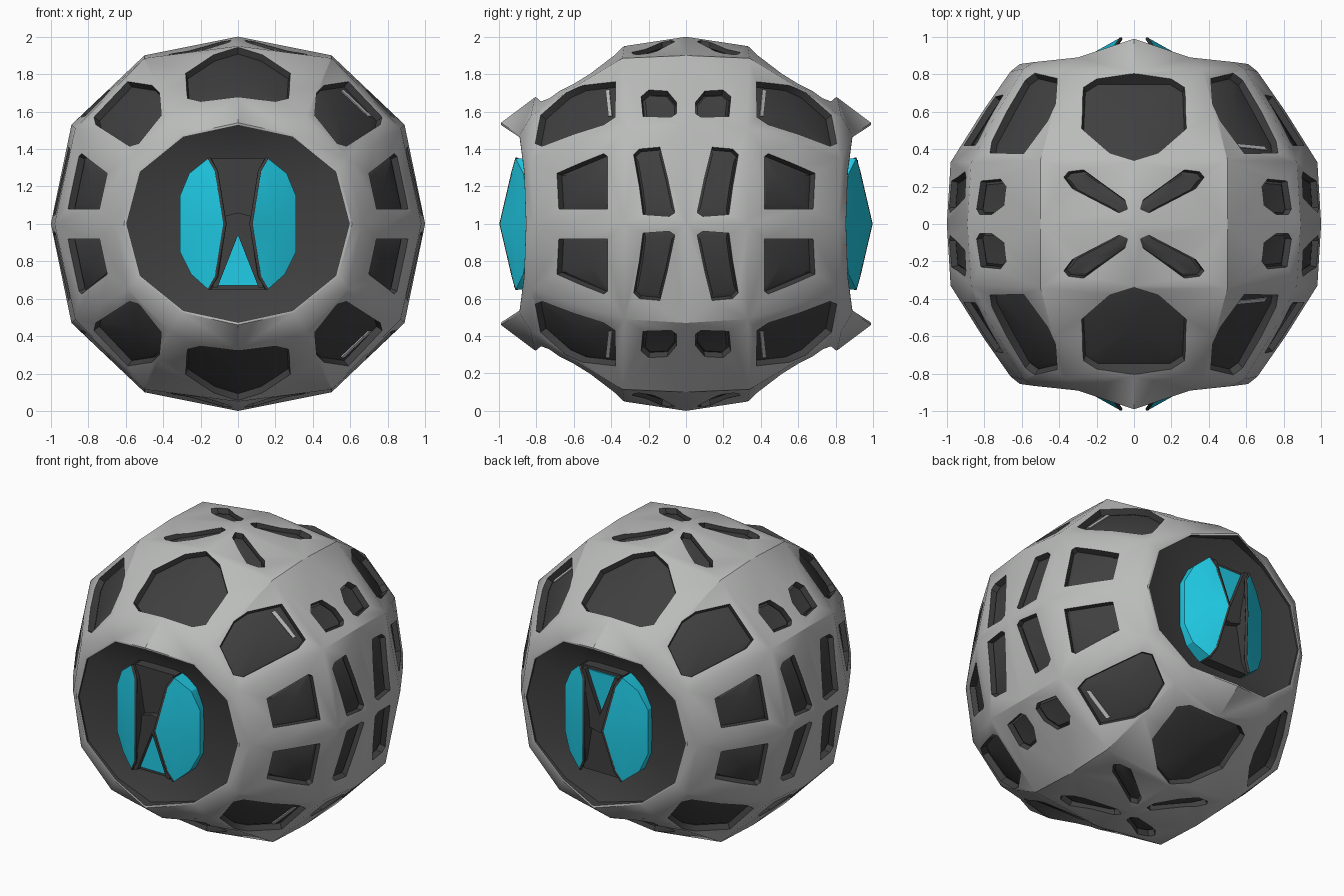
import bpy, bmesh, math
from mathutils import Vector
from mathutils.bvhtree import BVHTree

if "Cube" in bpy.data.objects:
    bpy.data.objects.remove(bpy.data.objects["Cube"])


def material(name, rgb):
    m = bpy.data.materials.new(name)
    m.diffuse_color = (*rgb, 1)
    m.use_nodes = True
    m.node_tree.nodes["Principled BSDF"].inputs["Base Color"].default_value = m.diffuse_color
    return m


LIGHT = material("light grey", (0.49, 0.50, 0.49))
DARK = material("dark grey", (0.05, 0.05, 0.05))
CYAN = material("cyan", (0.015, 0.63, 0.83))
MATS = [LIGHT, DARK, CYAN]
UP = Vector((0, 0, 1))


def make_object(name, bm):
    bmesh.ops.recalc_face_normals(bm, faces=bm.faces)
    me = bpy.data.meshes.new(name)
    bm.to_mesh(me)
    for m in MATS:
        me.materials.append(m)
    ob = bpy.data.objects.new(name, me)
    bpy.context.collection.objects.link(ob)
    ob.location = UP          # everything is modelled around the ball centre
    return ob


def smooth(ob, angle):
    bpy.ops.object.select_all(action='DESELECT')
    ob.select_set(True)
    bpy.context.view_layer.objects.active = ob
    bpy.ops.object.shade_smooth_by_angle(angle=math.radians(angle))


# Ball shell: twelve-sided rings lofted along y; one quarter of each ring as (x, y, z)
QUARTER = [
    [(1.0, 0, 0), (.89, 0, .53), (.5, 0, .9), (0, 0, 1.0)],
    [(.98, .33, 0), (.87, .33, .51), (.5, .34, .885), (0, .33, .95)],
    [(.81, .60, 0), (.73, .60, .43), (.43, .60, .73), (0, .60, .78)],
    [(.66, .815, 0), (.59, .83, .345), (.365, .83, .575), (0, .81, .675)],
    [(.61, .855, 0), (.535, .865, .285), (.30, .89, .475), (0, .99, .54)],
]


def full_ring(q, s):
    half = q + [(-x, y, z) for x, y, z in q[2::-1]]
    pts = half + [(x, y, -z) for x, y, z in half[5:0:-1]]
    return [Vector((x, y * s, z)) for x, y, z in pts]


bm = bmesh.new()
loops = [full_ring(q, -1) for q in QUARTER[::-1]] + [full_ring(q, 1) for q in QUARTER[1:]]
rings = [[bm.verts.new(p) for p in l] for l in loops]
for a, b in zip(rings, rings[1:]):
    for i in range(12):
        j = (i + 1) % 12
        bm.faces.new((a[i], a[j], b[j], b[i]))
for ring, y in ((rings[0], -.88), (rings[-1], .88)):
    c = bm.verts.new((0, y, 0))
    for i in range(12):
        bm.faces.new((ring[i], ring[(i + 1) % 12], c))
bmesh.ops.triangulate(bm, faces=bm.faces)
tree = BVHTree.FromBMesh(bm)
shell = make_object("ball_shell", bm)


def project(view, a, b):
    """Point on the shell seen at (a, b) in the front, right or top view."""
    o, d = {'F': ((a, -3, b), (0, 1, 0)), 'R': ((3, a, b), (-1, 0, 0)),
            'T': ((a, b, 3), (0, 0, -1))}[view]
    return tree.ray_cast(Vector(o), Vector(d))[0]


def stack(bm, levels, mat):
    """Closed solid from point loops, each end closed by a fan to its centre."""
    vs = [[bm.verts.new(p) for p in l] for l, c in levels]
    n = len(vs[0])
    faces = []
    for a, b in zip(vs, vs[1:]):
        faces += [bm.faces.new((a[i], a[(i + 1) % n], b[(i + 1) % n], b[i])) for i in range(n)]
    for ring, c in ((vs[0], levels[0][1]), (vs[-1], levels[-1][1])):
        cv = bm.verts.new(c)
        faces += [bm.faces.new((ring[i], ring[(i + 1) % n], cv)) for i in range(n)]
    for f in faces:
        f.material_index = mat


# Recessed window panels (upper front right octant, mirrored to the rest)
PANELS = [
    ('T', False, [(-.2, -.775), (.2, -.775), (.27, -.73), (.28, -.51), (.13, -.38), (0, -.34),
                  (-.13, -.38), (-.28, -.51), (-.27, -.73)]),
    ('F', True, [(.42, .70), (.46, .74), (.59, .76), (.77, .57), (.76, .53), (.58, .415), (.53, .43), (.41, .58)]),
    ('R', True, [(-.69, .27), (-.44, .375), (-.42, .36), (-.42, .08), (-.68, .08)]),
    ('R', True, [(-.28, .37), (-.25, .4), (-.14, .41), (-.10, .25), (-.06, .06), (-.09, .04),
                 (-.23, .05), (-.25, .2)]),
    ('R', True, [(-.24, .68), (-.2, .715), (-.1, .71), (-.05, .65), (-.05, .59), (-.08, .57), (-.23, .575)]),
    ('T', True, [(.035, -.08), (.08, -.06), (.33, -.19), (.375, -.25), (.35, -.28), (.27, -.29), (.05, -.13)]),
]


def mirrored(pts, sx, sy, sz):
    return [Vector((p.x * sx, p.y * sy, p.z * sz)) for p in pts]


bm = bmesh.new()
for view, both, poly in PANELS:
    base = [project(view, *p) for p in poly]
    mid = [sum(p[k] for p in poly) / len(poly) for k in (0, 1)]
    base.append(project(view, *mid))
    for sx in ((1, -1) if both else (1,)):
        for sy in (1, -1):
            for sz in (1, -1):
                m = mirrored(base, sx, sy, sz)
                pts, c = m[:-1], m[-1]
                inner = [p.lerp(c, .16) for p in pts]
                stack(bm, [([p * .972 for p in inner], c * .965),
                           ([p * .962 for p in pts], c),
                           ([p * 1.15 for p in pts], c * 1.15)], 1)

# Round dished openings at the front and back
for s in (-1, 1):
    rim = full_ring(QUARTER[-1], s)

    def flat(k, y, follow=0):
        return [Vector((p.x * k, (y + follow * (abs(p.y) - .855)) * s, p.z * k)) for p in rim]

    stack(bm, [(flat(.68, .81), (0, .80 * s, 0)), (flat(.975, .845, .6), None),
               (flat(.975, 1.3), (0, 1.3 * s, 0))], 1)
cutter = make_object("panel_cutter", bm)
cutter.hide_render = True

mod = shell.modifiers.new("panels", 'BOOLEAN')
mod.operation, mod.solver, mod.object = 'DIFFERENCE', 'EXACT', cutter
bpy.context.view_layer.objects.active = shell
bpy.ops.object.modifier_apply(modifier=mod.name)
bpy.data.objects.remove(cutter, do_unlink=True)
smooth(shell, 30)

# Light slivers inside the diagonal panels on the right side
bm = bmesh.new()
sliver = [project('R', *p) for p in [(-.44, .73), (-.42, .735), (-.405, .59), (-.425, .59)]]
for sy in (1, -1):
    for sz in (1, -1):
        pts = mirrored(sliver, 1, sy, sz)
        c = sum(pts, Vector()) / 4
        stack(bm, [([p * .95 for p in pts], c * .95), ([p * .978 for p in pts], c * .978)], 0)
make_object("panel_slivers", bm)

# Crystal cores; the back one is the front one turned about the x axis
WING = [(.16, -.91, .35), (.26, -.87, .27), (.31, -.85, .15), (.31, -.85, -.15), (.25, -.87, -.27),
        (.16, -.91, -.35), (.12, -.93, -.28), (.075, -.995, 0), (.12, -.93, .28)]
WEDGE = [(-.15, .35), (.15, .35), (.08, .0), (.15, -.35), (-.15, -.35), (-.08, .0)]
LEG = [(0, .06), (.075, .04), (.08, -.05), (.13, -.30), (.135, -.34), (.11, -.34), (.0, -.06)]
TRIANGLE = [(0, -.06), (.115, -.33), (-.115, -.33)]

for side, t in (("front", 1), ("back", -1)):
    def turn(x, y, z):
        return Vector((x, y * t, z * t))

    def plate(bm, poly, y0, y1, mat):
        n = len(poly)
        cx, cz = sum(p[0] for p in poly) / n, sum(p[1] for p in poly) / n
        stack(bm, [([turn(x, y, z) for x, z in poly], turn(cx, y, cz)) for y in (y0, y1)], mat)

    # cyan wings sloping back from the middle
    bm = bmesh.new()
    for sx in (1, -1):
        stack(bm, [([turn(x * sx, -.78, z) for x, y, z in WING], turn(.2 * sx, -.78, 0)),
                   ([turn(x * sx, y, z) for x, y, z in WING], turn(.2 * sx, -.925, 0))], 2)
    # walls facing the central valley are dark
    bmesh.ops.recalc_face_normals(bm, faces=bm.faces)
    for f in bm.faces:
        c = f.calc_center_median()
        if len(f.verts) == 4 and f.normal.x * c.x < 0 and abs(f.normal.x) > .5:
            f.material_index = 1
    smooth(make_object(side + "_crystal_wings", bm), 25)

    # dark cross between the wings and the cyan pane below it
    bm = bmesh.new()
    plate(bm, WEDGE, -.78, -.88, 1)
    for sx in (1, -1):
        plate(bm, [(x * sx, z) for x, z in LEG], -.86, -.92, 1)
    plate(bm, TRIANGLE, -.875, -.89, 2)
    make_object(side + "_core_cross", bm)

    # dark trim along the inner wing edges
    cu = bpy.data.curves.new(side + "_wing_trim", 'CURVE')
    cu.dimensions, cu.bevel_depth, cu.bevel_resolution = '3D', .01, 1
    for sx in (1, -1):
        sp = cu.splines.new('POLY')
        path = WING[5:] + WING[:1]
        sp.points.add(len(path) - 1)
        for pt, (x, y, z) in zip(sp.points, path):
            pt.co = (*turn((x - .004) * sx, y + .006, z), 1)
    cu.materials.append(DARK)
    trim = bpy.data.objects.new(side + "_wing_trim", cu)
    trim.location = UP
    bpy.context.collection.objects.link(trim)
